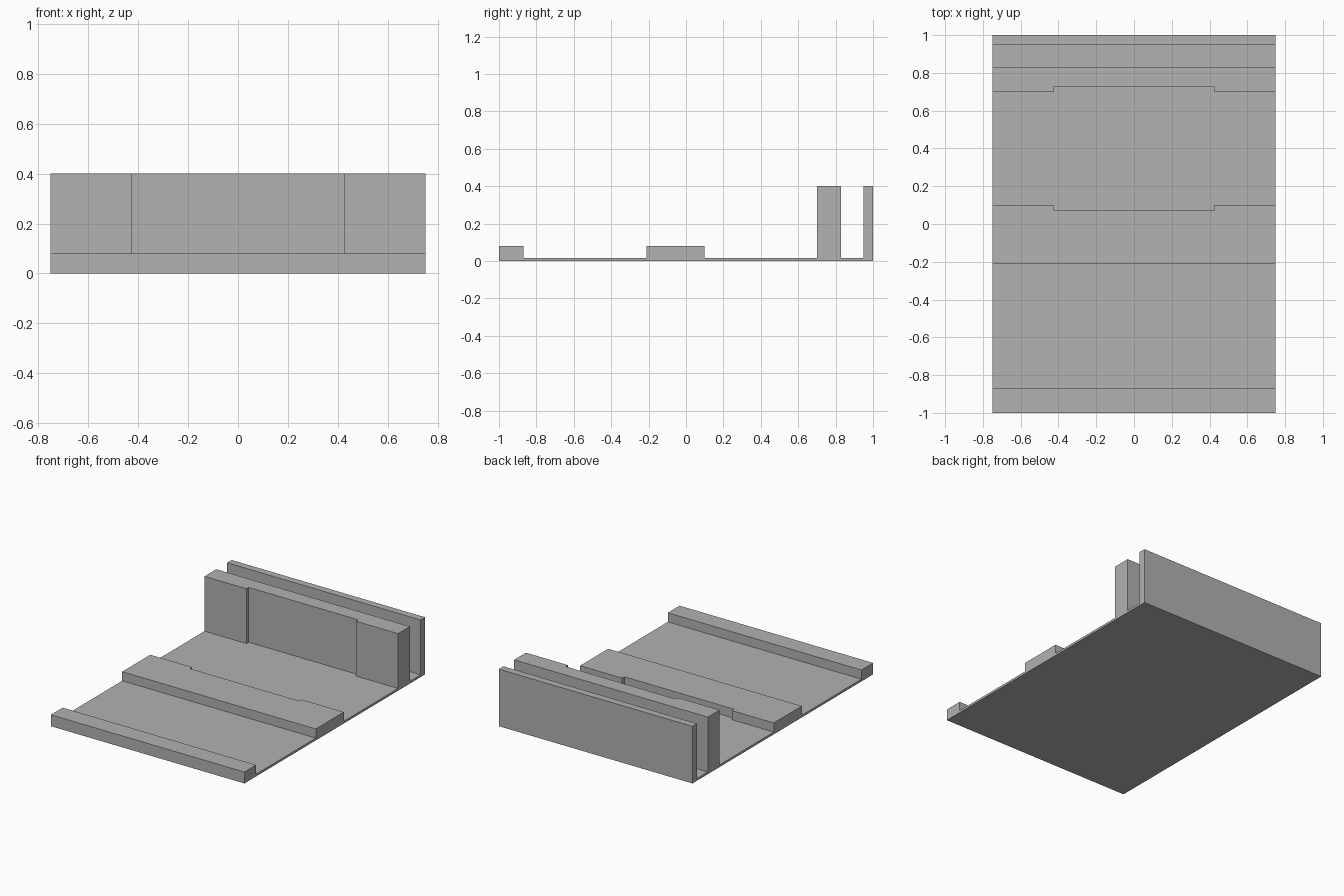
import bpy
import bmesh

cube = bpy.data.objects.get("Cube")
if cube:
    bpy.data.objects.remove(cube, do_unlink=True)

HALF_WIDTH = 0.75
FLOOR, LOW, TALL = 0.016, 0.08, 0.4

grey = bpy.data.materials.new("plain_grey")
grey.use_nodes = True
grey.diffuse_color = (0.445, 0.445, 0.445, 1)
grey.node_tree.nodes["Principled BSDF"].inputs["Base Color"].default_value = grey.diffuse_color


def extrude_profile(name, profile, half_width):
    """Solid made by sweeping a (y, z) outline along x."""
    bm = bmesh.new()
    face = bm.faces.new([bm.verts.new((-half_width, y, z)) for y, z in profile])
    swept = bmesh.ops.extrude_face_region(bm, geom=[face])["geom"]
    verts = [v for v in swept if isinstance(v, bmesh.types.BMVert)]
    bmesh.ops.translate(bm, verts=verts, vec=(2 * half_width, 0, 0))
    bmesh.ops.recalc_face_normals(bm, faces=bm.faces)
    mesh = bpy.data.meshes.new(name)
    bm.to_mesh(mesh)
    bm.free()
    mesh.materials.append(grey)
    obj = bpy.data.objects.new(name, mesh)
    bpy.context.scene.collection.objects.link(obj)
    return obj


# Ribs rising from the floor, front to back: start, end, height
ribs = [(-1, -0.87, LOW), (-0.21, 0.1, LOW), (0.7, 0.83, TALL), (0.95, 1, TALL)]
outline = [(-1, 0)]
for start, end, height in ribs:
    if start > -1:
        outline.append((start, FLOOR))
    outline += [(start, height), (end, height)]
    if end < 1:
        outline.append((end, FLOOR))
outline.append((1, 0))
tray = extrude_profile("ribbed_tray", outline, HALF_WIDTH)

# Shallow recesses facing each other in the middle rib and the tall wall
front, back, top = 0.075, 0.725, 0.5
cutter = extrude_profile(
    "recess_cutter", [(front, FLOOR), (front, top), (back, top), (back, FLOOR)], 0.425)
cutter.hide_render = True
cut = tray.modifiers.new("recess", 'BOOLEAN')
cut.operation = 'DIFFERENCE'
cut.solver = 'EXACT'
cut.object = cutter
bpy.context.view_layer.objects.active = tray
bpy.ops.object.modifier_apply(modifier=cut.name)
bpy.data.objects.remove(cutter, do_unlink=True)
